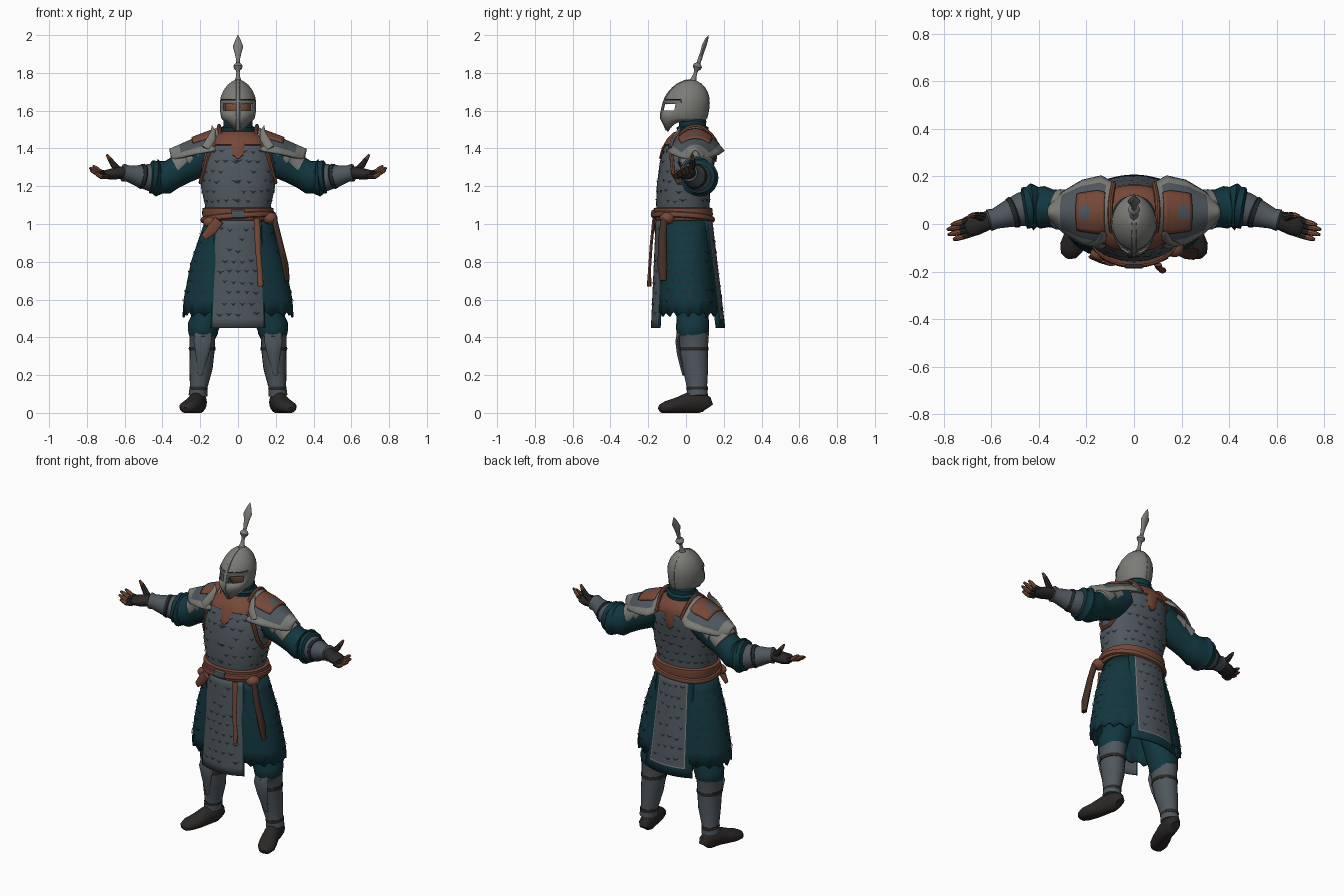
import bpy, bmesh, math, random
from mathutils import Vector

if "Cube" in bpy.data.objects:
    bpy.data.objects.remove(bpy.data.objects["Cube"])
random.seed(4)
PI = math.pi
COL = {"pale_steel": (.20, .20, .185), "slate_armour": (.078, .095, .11), "teal_cloth": (.006, .038, .05),
       "brown_leather": (.18, .064, .038), "dark_leather": (.024, .021, .02), "skin": (.22, .085, .045),
       "scale_gap": (.016, .022, .028), "dark_brown": (.06, .028, .02)}
MAT = {}
for k, c in COL.items():
    MAT[k] = bpy.data.materials.new(k)
    MAT[k].diffuse_color = (*c, 1)


# ---- helpers ----
def build(name, verts, faces, cols, mirror=False, thick=0, fix=True):
    me = bpy.data.meshes.new(name)
    me.from_pydata([tuple(v) for v in verts], [], faces)
    used = sorted(set(cols))
    for m in used:
        me.materials.append(MAT[m])
    for p, c in zip(me.polygons, cols):
        p.material_index = used.index(c)
    if fix:
        bm = bmesh.new()
        bm.from_mesh(me)
        bmesh.ops.recalc_face_normals(bm, faces=bm.faces)
        bm.to_mesh(me)
        bm.free()
    me.shade_smooth()
    me.set_sharp_from_angle(angle=math.radians(38))
    ob = bpy.data.objects.new(name, me)
    bpy.context.scene.collection.objects.link(ob)
    if thick:
        s = ob.modifiers.new("thickness", 'SOLIDIFY')
        s.thickness, s.offset = thick, 0
    if mirror:
        ob.modifiers.new("mirror", 'MIRROR')
    return ob


def grid(rows, n, wrap):
    return [(r*n+i, r*n+(i+1) % n, (r+1)*n+(i+1) % n, (r+1)*n+i)
            for r in range(rows-1) for i in range(n if wrap else n-1)]


def lerp(table, x):
    # table rows are (key, values...) with rising keys
    x = min(max(x, table[0][0]), table[-1][0])
    for p, q in zip(table, table[1:]):
        if x <= q[0]:
            f = (x-p[0])/(q[0]-p[0])
            return [a+(b-a)*f for a, b in zip(p[1:], q[1:])]


def body(prof, e=.9):
    # surface of stacked ovals: rows (z, half width, front y, back y); angle 0 = front
    def P(a, z, off=0):
        rx, yf, yb = lerp(prof, z)
        pw = lambda v: math.copysign(abs(v)**e, v)
        return Vector(((rx+off)*pw(math.sin(a)), (yf+yb)/2-((yb-yf)/2+off)*pw(math.cos(a)), z))
    return P


def loft(name, P, zs, col, offs=None, n=48, caps=True, edit=None, skip=None, thick=0):
    verts, keep = [], []
    for k, z in enumerate(zs):
        for i in range(n):
            a = 2*PI*i/n
            p = P(a, z, offs[k] if offs else 0)
            p.z += edit(a, k) if edit else 0
            verts.append(p)
    for j, f in enumerate(grid(len(zs), n, True)):
        r, i = divmod(j, n)
        if not (skip and skip(2*PI*(i+.5)/n, (zs[r]+zs[r+1])/2)):
            keep.append(f)
    if caps:
        keep += [tuple(range(n)), tuple(range(len(verts)-n, len(verts)))]
    return build(name, verts, keep, [col]*len(keep), thick=thick)


def tube(name, pts, radii, col, n=16, ref=None, mirror=False, floor=False):
    pts = [Vector(p) for p in pts]
    radii = radii if isinstance(radii, list) else [radii]*len(pts)
    d = (pts[-1]-pts[0]).normalized()
    ref = Vector(ref) if ref else Vector((0, 1, 0) if abs(d.z) > .8 else (0, 0, 1))
    verts = []
    for k, p in enumerate(pts):
        t = (pts[min(k+1, len(pts)-1)]-pts[max(k-1, 0)]).normalized()
        s = t.cross(ref).normalized()
        u = s.cross(t)
        a, b = radii[k] if isinstance(radii[k], tuple) else (radii[k], radii[k])
        for i in range(n):
            q = p+s*a*math.cos(2*PI*i/n)+u*b*math.sin(2*PI*i/n)
            if floor:
                q.z = max(q.z, 0)
            verts.append(q)
    faces = grid(len(pts), n, True)
    cols = [col if isinstance(col, str) else col[j//n] for j in range(len(faces))]
    faces += [tuple(range(n)), tuple(range(len(verts)-n, len(verts)))]
    return build(name, verts, faces, cols+[cols[0], cols[-1]], mirror)


def ball(name, c, r, col, mirror=False):
    ts = [-1.5+3*k/8 for k in range(9)]
    tube(name, [(c[0], c[1], c[2]+r[2]*math.sin(t)) for t in ts],
         [(r[0]*math.cos(t), r[1]*math.cos(t)) for t in ts], col, mirror=mirror)


def sheet(name, P, us, vs, rule, thick, mirror=False):
    n = len(us)
    cols = [rule((us[i]+us[i+1])/2, (vs[r]+vs[r+1])/2) for r in range(len(vs)-1) for i in range(n-1)]
    return build(name, [P(u, v) for v in vs for u in us], grid(len(vs), n, False), cols, mirror, thick)


def scales(name, P, u0, u1, step, zs, off):
    # rows of thin dark chevrons marking the lower edges of armour scales
    verts, faces = [], []
    for r, z in enumerate(zs):
        u = u0+(step/2 if r % 2 else 0)
        while u < u1:
            if random.random() < .8:
                h, zz, b = step*random.uniform(.3, .5), z+random.uniform(-.006, .006), len(verts)
                verts += [P(u-h, zz, off), P(u, zz-.019, off), P(u+h, zz, off), P(u, zz-.006, off)]
                faces += [(b, b+1, b+3), (b+3, b+1, b+2)]
            u += step
    build(name, verts, faces, ["scale_gap"]*len(faces), fix=False)


def steps(a, b, n):
    return [a+(b-a)*i/n for i in range(n+1)]


# ---- torso cuirass, collar and belt ----
TP = [(1.01, .165, -.145, .12), (1.1, .175, -.158, .125), (1.2, .197, -.155, .13), (1.32, .195, -.14, .15),
      (1.4, .185, -.118, .158), (1.45, .145, -.09, .15), (1.49, .085, -.05, .12)]
T = body(TP)
loft("cuirass", T, [r[0] for r in TP], "slate_armour")
scales("cuirass_scales", T, 0, 2*PI, .26, steps(1.13, 1.39, 5), .004)
loft("leather_collar", T, [1.415, 1.42, 1.45, 1.485, 1.49], "brown_leather", [0, .01, .012, .012, 0], caps=False)
for nm, a, tip in (("chest_tab", 0, 1.345), ("back_tab", PI, 1.33)):
    tube(nm, [T(a, z, .004) for z in (1.44, 1.40, tip+.02, tip)],
         [(.05, .007), (.03, .007), (.03, .007), (.006, .006)], "brown_leather", 10)
tube("armhole_trim", [T(a, z, .003) for a, z in ((.75, 1.43), (.95, 1.36), (1.15, 1.27), (1.4, 1.22), (1.75, 1.22),
     (2, 1.27), (2.2, 1.36), (2.35, 1.43))], .012, "brown_leather", 8, ref=(1, 0, 0), mirror=True)
loft("belt", T, [1.015, 1.02, 1.05, 1.083, 1.088], "brown_leather", [0, .016, .02, .016, 0], caps=False)
tube("sash", [T(a, 1.035+.018*math.cos(a-.9), .02) for a in steps(0, 2*PI, 40)], (.013, .016), "brown_leather", 8)
ball("sash_knot", (.17, -.1, 1.03), (.04, .04, .033), "brown_leather")
ball("sash_roll", (-.14, -.125, 1.01), (.045, .03, .03), "brown_leather")
tube("belt_buckle", [(-.035, -.175, 1.052), (.035, -.175, 1.052)], (.012, .024), "slate_armour", 8)
tube("hanging_strap", [(.1, -.17, 1.03), (.105, -.185, .88), (.115, -.193, .76), (.12, -.195, .67)],
     [(.017, .008), (.015, .008), (.014, .008), (.016, .013)], "brown_leather", 10)
tube("sash_tail", [(-.1, -.165, 1.02), (-.14, -.155, .97), (-.18, -.14, .93)],
     [(.012, .028), (.01, .03), (.008, .018)], "brown_leather", 10)
tube("side_sheath", [(.19, -.115, 1.03), (.215, -.125, .93), (.25, -.125, .78), (.262, -.12, .7)],
     [(.016, .018), (.016, .022), (.018, .026), (.012, .018)], "dark_brown", 12)

# ---- skirt with ragged hem, front and back panels ----
SP = [(.52, .288, -.15, .176), (.6, .282, -.15, .17), (.8, .243, -.145, .146), (.95, .192, -.14, .13), (1.03, .165, -.138, .118)]
S = body(SP)
loft("skirt", S, [r[0] for r in SP], "teal_cloth", n=72, caps=False, thick=.012,
     edit=lambda a, k: (.028*abs(math.sin(a*10))-.014) if k == 0 else 0)
for nm, a0, a1 in (("skirt_scales_right", .65, 2.5), ("skirt_scales_left", PI+.65, 2*PI-.65)):
    scales(nm, S, a0, a1, .24, steps(.6, .96, 7), .011)


def front_P(x, z, off=0):
    return Vector((x*(1-.25*(z-.45)), -(.155+(1-z)*.045)+2*x*x-off, z))


def back_P(x, z, off=0):
    return Vector((-x*(1-.4*(z-.45)), .135+(1-z)*.12-1.5*x*x+off, z))


sheet("front_panel", front_P, [-.142, -.133]+steps(-.125, .125, 10)+[.133, .142], steps(.45, 1.03, 12),
      lambda x, z: "teal_cloth" if abs(x) > .133 else "slate_armour", .012)
scales("front_panel_scales", front_P, -.1, .11, .05, steps(.53, .98, 8), .009)
sheet("back_panel", back_P, [-.158, -.118, -.112]+steps(-.1, .1, 8)+[.112, .118, .158],
      [.45, .5, .507]+steps(.55, 1.03, 9),
      lambda x, z: "teal_cloth" if abs(x) > .118 or z < .5 else
      "pale_steel" if abs(x) > .112 or z < .507 else "slate_armour", .014)
scales("back_panel_scales", back_P, -.085, .1, .05, steps(.56, .98, 7), .01)

# ---- legs, greaves and shoes ----
tube("trouser_leg", [(.1, .02, .85), (.13, .025, .65), (.165, .035, .5), (.185, .035, .455), (.185, .035, .42), (.187, .038, .36)],
     [.09, .09, (.082, .085), (.083, .088), (.078, .085), .05], "teal_cloth", 20, mirror=True)
tube("greave", [(.187, .035, .43), (.187, .035, .415), (.188, .038, .4), (.19, .04, .33), (.196, .05, .24), (.208, .058, .14), (.212, .06, .09)],
     [(.066, .08), (.073, .088), (.068, .082), (.066, .076), (.062, .068), (.047, .054), (.05, .056)],
     "slate_armour", 20, mirror=True)
tube("knee_plate", [(.183, -.03, .44), (.187, -.045, .38), (.19, -.036, .31), (.2, -.01, .2)],
     [(.04, .012), (.048, .012), (.035, .012), (.012, .01)], "slate_armour", 10, mirror=True)
for k, (z, x, y, r) in enumerate(((.34, .19, .04, .074), (.13, .209, .059, .052))):
    tube("greave_strap_%d" % k, [(x, y, z-.01), (x, y, z), (x, y, z+.01)], [(r-.004, r+.004), (r-.003, r+.006), (r-.004, r+.004)],
         "dark_leather", 20, mirror=True)
tube("shoe", [(.202, .118, .03), (.204, .108, .045), (.208, .07, .055), (.222, .01, .052), (.243, -.05, .038), (.264, -.1, .03),
     (.275, -.132, .022), (.278, -.142, .018)], [(.025, .03), (.036, .045), (.044, .058), (.045, .055), (.051, .042), (.05, .034),
     (.034, .024), (.014, .012)], "dark_leather", 20, mirror=True, floor=True)

# ---- arms ----
tube("sleeve", [(.14, .05, 1.385), (.22, .052, 1.335), (.3, .06, 1.29), (.35, .066, 1.262), (.385, .07, 1.248), (.405, .072, 1.245),
     (.43, .072, 1.245), (.44, .07, 1.247), (.46, .067, 1.25), (.475, .065, 1.25)],
     [.09, .093, .082, .08, .09, .084, .1, .087, .088, .05], "teal_cloth", 20, mirror=True)
tube("upper_arm_plate", [(.2, .052, 1.365), (.26, .056, 1.335), (.265, .056, 1.335), (.32, .062, 1.3), (.325, .062, 1.297)],
     [(.09, .07), (.092, .076), (.086, .07), (.085, .07), (.06, .05)], ["pale_steel", "slate_armour", "pale_steel", "pale_steel"],
     20, mirror=True)
tube("bracer", [(.43, .07, 1.246), (.47, .062, 1.247), (.53, .042, 1.255), (.585, .022, 1.268), (.61, .016, 1.272), (.615, .014, 1.272)],
     [.073, .072, .057, .043, .047, .03], "slate_armour", 16, mirror=True)
tube("bracer_strap", [(.5, .052, 1.251), (.505, .05, 1.252), (.52, .045, 1.254)], [.064, .068, .063], "scale_gap", 16, mirror=True)
tube("glove_palm", [(.6, .018, 1.272), (.63, .01, 1.27), (.665, .0, 1.264), (.7, -.014, 1.262), (.71, -.018, 1.262)],
     [.037, (.042, .032), (.047, .03), (.044, .024), (.03, .015)], "dark_leather", 14, mirror=True)
for k, (y, x, z) in enumerate(((.012, .768, 1.308), (-.008, .786, 1.298), (-.03, .782, 1.285), (-.05, .76, 1.27))):
    b = Vector((.69, y+.006, 1.266-.005*k))
    e = Vector((x, y-.015, z))
    mid = b.lerp(e, .5)-Vector((0, 0, .01))
    tube("finger_%d" % k, [b, mid, b.lerp(e, .8)-Vector((0, 0, .003)), e], [.013, .0125, .011, .006],
         ["dark_leather", "skin", "skin"], 8, mirror=True)
tube("thumb", [(.63, .025, 1.28), (.66, .035, 1.315), (.68, .036, 1.345), (.695, .034, 1.368)], [.02, .016, .012, .006],
     ["dark_leather", "dark_leather", "skin"], 8, ref=(0, 1, 0), mirror=True)

# ---- layered shoulder guards ----
WID = [(0, .12), (.2, .15), (.5, .132), (.8, .085), (1, .035)]
CREST = [(0, 1.515), (.12, 1.487), (.5, 1.45), (.8, 1.415), (1, 1.392)]


def pauldron_P(v, t, lift=0):
    w, z = lerp(WID, t)[0], lerp(CREST, t)[0]
    return Vector((.1+.262*t-.015*v*v, .05+w*v, z-.105*(1-.5*t)*v*v+lift))


sheet("pauldron", pauldron_P, steps(-1, 1, 20), steps(0, 1, 20),
      lambda v, t: "pale_steel" if max(abs(v), t) > .8 or t < .08 else "slate_armour", .012, True)
sheet("pauldron_leather", lambda v, t: pauldron_P(v, t, .011), steps(-.6, .6, 12), steps(.1, .55, 8),
      lambda v, t: "slate_armour" if abs(v) < .2 and .3 < t < .5 else "brown_leather", .01, True)
tube("pauldron_rim", [pauldron_P(v, 0, .004) for v in steps(-1, 1, 14)], .011, "brown_leather", 8, ref=(1, 0, 0), mirror=True)
tube("neck_spike", [(.17, -.085, 1.4), (.14, -.07, 1.45), (.13, -.04, 1.49), (.138, -.03, 1.52)],
     [(.026, .01), (.024, .01), (.014, .01), (.002, .002)], "pale_steel", 10, mirror=True)

# ---- scarf, head, helmet and plume ----
N = body([(1.44, .1, -.06, .14), (1.5, .085, -.045, .115), (1.6, .06, -.02, .09)], 1)
loft("scarf", N, [1.45, 1.475, 1.485, 1.51, 1.52, 1.545, 1.57], "teal_cloth", [0, .008, -.004, .008, -.004, .004, -.01], n=28)
ball("face", (0, .025, 1.62), (.07, .075, .1), "skin")
HP = [(1.545, .072, -.095, .1), (1.562, .086, -.132, .108), (1.6, .092, -.124, .116), (1.635, .093, -.116, .12), (1.67, .089, -.104, .119),
      (1.705, .074, -.08, .107), (1.735, .052, -.048, .085), (1.753, .028, -.012, .06), (1.762, .006, .015, .035)]
H = body(HP, 1.08)


def eye(a, z):
    a = min(a, 2*PI-a)
    return 1.6 < z < 1.635 and math.radians(12) < a < math.radians(60)


loft("helmet", H, [r[0] for r in HP], "pale_steel", n=36, caps=False, skip=eye, thick=.007,
     edit=lambda a, k: -.055*max(0, math.cos(a))**3 if k == 0 else 0)
HZ = steps(1.56, 1.76, 10)
tube("helmet_nasal", [(0, -.1, 1.497)]+[H(0, z, .003) for z in HZ], (.011, .007), "pale_steel", 8)
tube("helmet_back_ridge", [H(PI, z, .001) for z in HZ], (.007, .005), "pale_steel", 8)
tube("helmet_brow", [H(a, 1.648, .002) for a in steps(-1.3, 1.3, 20)], (.006, .009), "pale_steel", 8)
tube("brow_shadow", [H(a, 1.66, .002) for a in steps(-1.25, 1.25, 20)], (.004, .003), "scale_gap", 6)
tube("plume", [(0, .035, 1.752), (0, .043, 1.775), (0, .05, 1.8), (0, .054, 1.815), (0, .057, 1.822), (0, .06, 1.833), (0, .063, 1.844),
     (0, .066, 1.852), (0, .074, 1.875), (0, .084, 1.905), (0, .095, 1.94), (0, .108, 1.975), (0, .12, 2)],
     [.022, .012, .009, .012, .02, .025, .02, .01, .011, (.018, .01), (.028, .012), (.014, .009), .001], "pale_steel", 12)

for m in bpy.data.materials:
    if m.users and not m.is_grease_pencil:
        m.use_nodes = True
        m.node_tree.nodes["Principled BSDF"].inputs["Base Color"].default_value = m.diffuse_color
